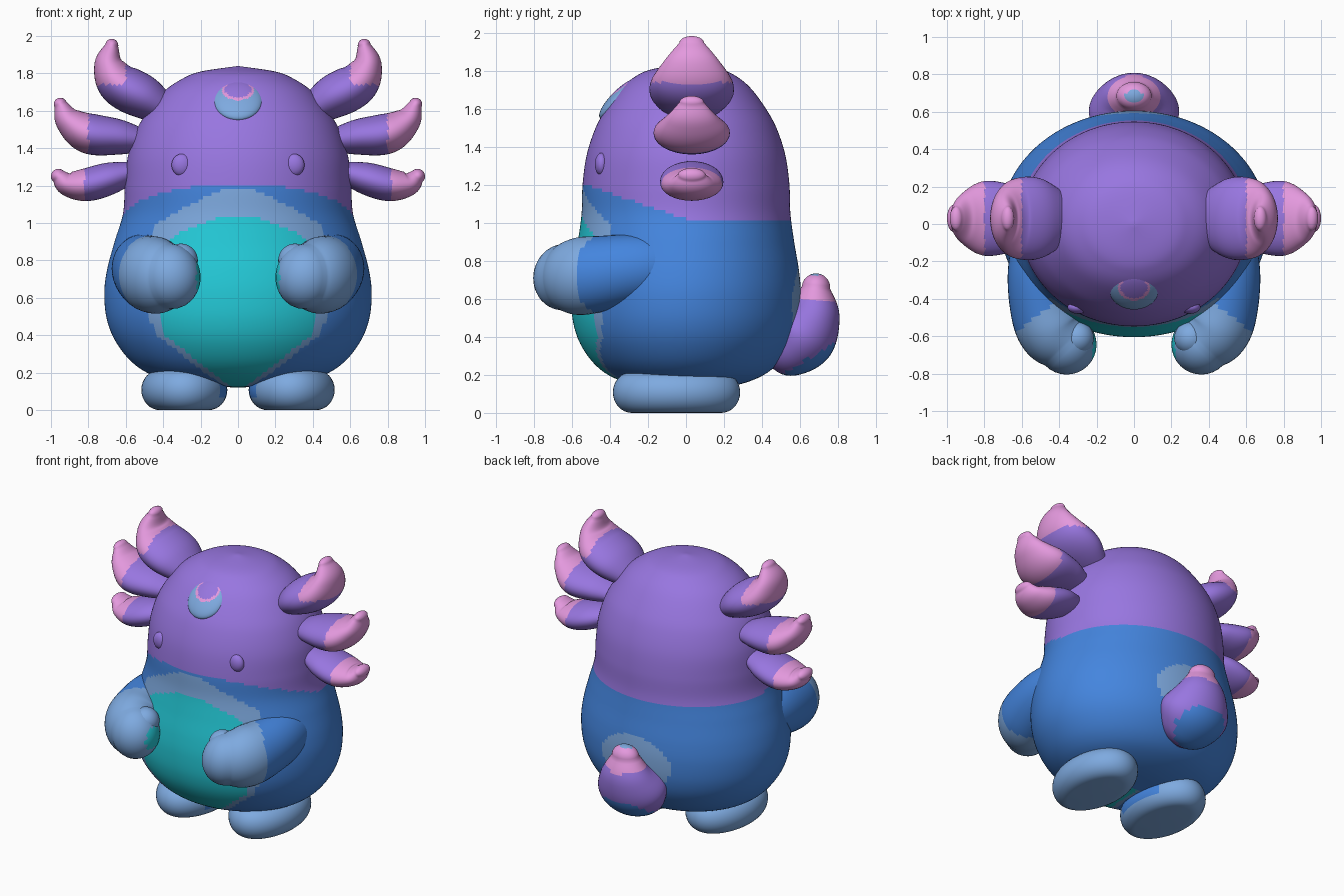
import bpy, bmesh
from math import sin, cos, pi, hypot
from mathutils import Vector, Matrix

cube = bpy.data.objects.get("Cube")
if cube:
    bpy.data.objects.remove(cube, do_unlink=True)

# Palette, given as sRGB and stored as linear
PALETTE = {"purple": (152, 118, 224), "blue": (68, 133, 222), "light_blue": (126, 170, 224),
           "teal": (36, 204, 218), "pink": (228, 153, 222)}
MATS = {}
for key, rgb in PALETTE.items():
    mat = bpy.data.materials.new(key)
    mat.use_nodes = True
    col = [((c / 255 + 0.055) / 1.055) ** 2.4 for c in rgb] + [1]
    mat.diffuse_color = col
    shader = mat.node_tree.nodes["Principled BSDF"]
    shader.inputs["Base Color"].default_value = col
    shader.inputs["Roughness"].default_value = 0.6
    MATS[key] = mat


def spline(points, steps):
    """Smooth curve through points of any dimension."""
    p = [Vector(q) for q in points]
    p = [p[0] * 2 - p[1]] + p + [p[-1] * 2 - p[-2]]
    out = []
    for i in range(1, len(p) - 2):
        a, b, c, d = p[i - 1:i + 3]
        for k in range(steps):
            t = k / steps
            out.append(0.5 * (2 * b + (c - a) * t + (2 * a - 5 * b + 4 * c - d) * t * t
                              + (3 * b - a - 3 * c + d) * t ** 3))
    return out + [p[-2]]


def lerp_table(table, z):
    """Half width at height z from (height, width) pairs, top down."""
    for (z0, w0), (z1, w1) in zip(table, table[1:]):
        if z1 <= z <= z0:
            return w1 + (w0 - w1) * (z - z1) / (z0 - z1)
    return -1


def skin(name, rings, rule, side=1):
    """Join closed rings into a smooth shell; rule picks a colour per face."""
    bm = bmesh.new()
    rows = [[bm.verts.new((v.x * side, v.y, v.z)) for v in r] for r in rings]
    n = len(rows[0])
    for a, b in zip(rows, rows[1:]):
        for i in range(n):
            j = (i + 1) % n
            bm.faces.new((a[i], a[j], b[j], b[i]))
    bmesh.ops.remove_doubles(bm, verts=bm.verts, dist=0.0005)
    bmesh.ops.recalc_face_normals(bm, faces=bm.faces)
    used = []
    for f in bm.faces:
        c = f.calc_center_median()
        c.x *= side
        key = rule(c)
        if key not in used:
            used.append(key)
        f.material_index = used.index(key)
        f.smooth = True
    mesh = bpy.data.meshes.new(name)
    bm.to_mesh(mesh)
    bm.free()
    for key in used:
        mesh.materials.append(MATS[key])
    obj = bpy.data.objects.new(name, mesh)
    bpy.context.collection.objects.link(obj)
    return obj


def tube(name, path, wide_axis, wide, rule, side=1, segs=40):
    """Sweep an oval along (x, y, z, radius) points, with rounded ends."""
    pts = spline(path, 8)
    pos = [p.to_3d() for p in pts]
    rad = [p[3] for p in pts]
    tan = [(pos[min(i + 1, len(pos) - 1)] - pos[max(i - 1, 0)]).normalized()
           for i in range(len(pos))]
    caps = [k * pi / 16 for k in range(1, 9)]
    stations = [(pos[0] - tan[0] * rad[0] * sin(a), rad[0] * cos(a), tan[0])
                for a in reversed(caps)]
    stations += list(zip(pos, rad, tan))
    stations += [(pos[-1] + tan[-1] * rad[-1] * sin(a), rad[-1] * cos(a), tan[-1]) for a in caps]
    axis = Vector(wide_axis)
    rings = []
    for p, r, t in stations:
        other = t.cross(axis).normalized()
        rings.append([p + axis * (r * wide * cos(u)) + other * (r * sin(u))
                      for u in (2 * pi * i / segs for i in range(segs))])
    return skin(name, rings, rule, side)


def ellipsoid(name, centre, radii, rule, side=1, tilt=0.0, n=40):
    turn = Matrix.Rotation(tilt, 3, 'X')
    rings = [[Vector(centre) + turn @ Vector((radii[0] * sin(a) * cos(u),
                                              radii[1] * sin(a) * sin(u), radii[2] * cos(a)))
              for u in (2 * pi * i / n for i in range(n))]
             for a in (pi * k / n for k in range(n + 1))]
    return skin(name, rings, rule, side)


# Body and head: height, half width, half depth
PROFILE = [(1.84, 0, 0), (1.81, .2, .18), (1.77, .3, .27), (1.70, .4, .35), (1.58, .495, .435),
           (1.48, .55, .485), (1.35, .59, .525), (1.2, .605, .545), (1.05, .615, .55),
           (.9, .66, .57), (.75, .7, .595), (.62, .715, .605), (.48, .7, .595),
           (.36, .65, .555), (.25, .56, .475), (.18, .44, .37), (.135, .25, .21), (.12, 0, 0)]
BELLY = [(1.035, .08), (.97, .27), (.9, .38), (.6, .45), (.4, .39), (.2, .14), (.12, .03)]
BIB = [(1.19, .07), (1.1, .25), (1.0, .43), (.9, .49), (.5, .48), (.4, .43), (.2, .18), (.12, .05)]


def body_colour(c):
    if c.z > 1.02 + 0.19 * max(0, -c.y / 0.55):
        return "purple"
    if c.y < 0:
        if abs(c.x) < lerp_table(BELLY, c.z):
            return "teal"
        if abs(c.x) < lerp_table(BIB, c.z):
            return "light_blue"
    elif hypot(c.x / .27, (c.z - .58) / .19) < 1:
        return "light_blue"
    return "blue"


SEGS = 160
skin("body", [[Vector((p[1] * cos(u), p[2] * sin(u), p[0]))
               for u in (2 * pi * i / SEGS for i in range(SEGS))]
              for p in spline(PROFILE, 8)], body_colour)


# Forehead crescent on a low dome
def crescent_colour(c):
    r = hypot(c.x, (c.z - 1.66 + c.y + 0.35) * 0.707 - 0.045)
    if r < 0.07:
        return "purple"
    return "pink" if r < 0.088 else "light_blue"


ellipsoid("forehead_crescent", (0, -.35, 1.655), (.132, .145, .045), crescent_colour, tilt=pi / 4)


# Tail
def tail_colour(c):
    if c.z > 0.725:
        return "light_blue"
    if c.z > 0.56 + 0.3 * abs(c.x):
        return "pink"
    if c.z < 0.2 + 0.6 * (c.y - 0.5) and abs(c.x) < 0.18:
        return "blue"
    return "purple"


tube("tail", [(0, .44, .33, .1), (0, .53, .35, .165), (0, .61, .42, .19),
              (0, .67, .53, .145), (0, .685, .66, .075)], (1, 0, 0), 1.27, tail_colour)


# Paired parts
def arm_colour(c):
    if c.x < 0.222 and abs(c.z - 0.72) < 0.07:
        return "teal"
    return "light_blue" if c.y < -0.42 - 0.73 * (c.x - 0.42) else "blue"


def foot_colour(c):
    inner = c.x < 0.1 and 0.07 < c.z < 0.15
    return "blue" if inner else "light_blue"


GILLS = {
    "upper": ([(.34, .03, 1.57, .06), (.5, .03, 1.67, .115), (.635, .03, 1.745, .115),
               (.69, .03, 1.85, .08), (.675, .03, 1.95, .035)],
              lambda c: c.x > .6 and c.z > 1.74),
    "middle": ([(.5, .03, 1.44, .06), (.64, .03, 1.46, .095), (.8, .03, 1.48, .108),
                (.905, .03, 1.55, .075), (.95, .03, 1.635, .035)], lambda c: c.x > .8),
    "lower": ([(.54, .03, 1.28, .05), (.68, .03, 1.24, .085), (.81, .03, 1.205, .088),
               (.91, .03, 1.21, .066), (.96, .03, 1.25, .04)], lambda c: c.x > .82),
}

for label, side in (("left", 1), ("right", -1)):
    tube(label + "_arm", [(.5, 0, .78, .13), (.51, -.25, .76, .165), (.475, -.46, .73, .185),
                          (.43, -.57, .72, .187), (.36, -.645, .715, .16)],
         (0, 0, 1), 1.09, arm_colour, side)
    ellipsoid(label + "_thumb", (.305, -.61, .8), (.09, .09, .09), lambda c: "light_blue", side)
    ellipsoid(label + "_eye", (.3, -.445, 1.31), (.055, .035, .06), lambda c: "purple", side)

    # Foot: pill-edged oval slab
    outline = [(0, 0)] + [(1, a * pi / 16) for a in range(-8, 9)] + [(0, pi / 2)]
    rings = []
    for full, a in outline:
        inset = 0.1 * (1 - cos(a))
        rings.append([Vector((.287 + full * (.23 - inset) * cos(u),
                              -.05 + full * (.335 - inset) * sin(u),
                              .108 + .108 * sin(a) if full or a else 0))
                      for u in (2 * pi * i / 64 for i in range(64))])
    skin(label + "_foot", rings, foot_colour, side)

    for part, (path, is_tip) in GILLS.items():
        tube(label + "_" + part + "_gill", path, (0, 1, 0), 1.85,
             lambda c: "pink" if is_tip(c) else "purple", side)
